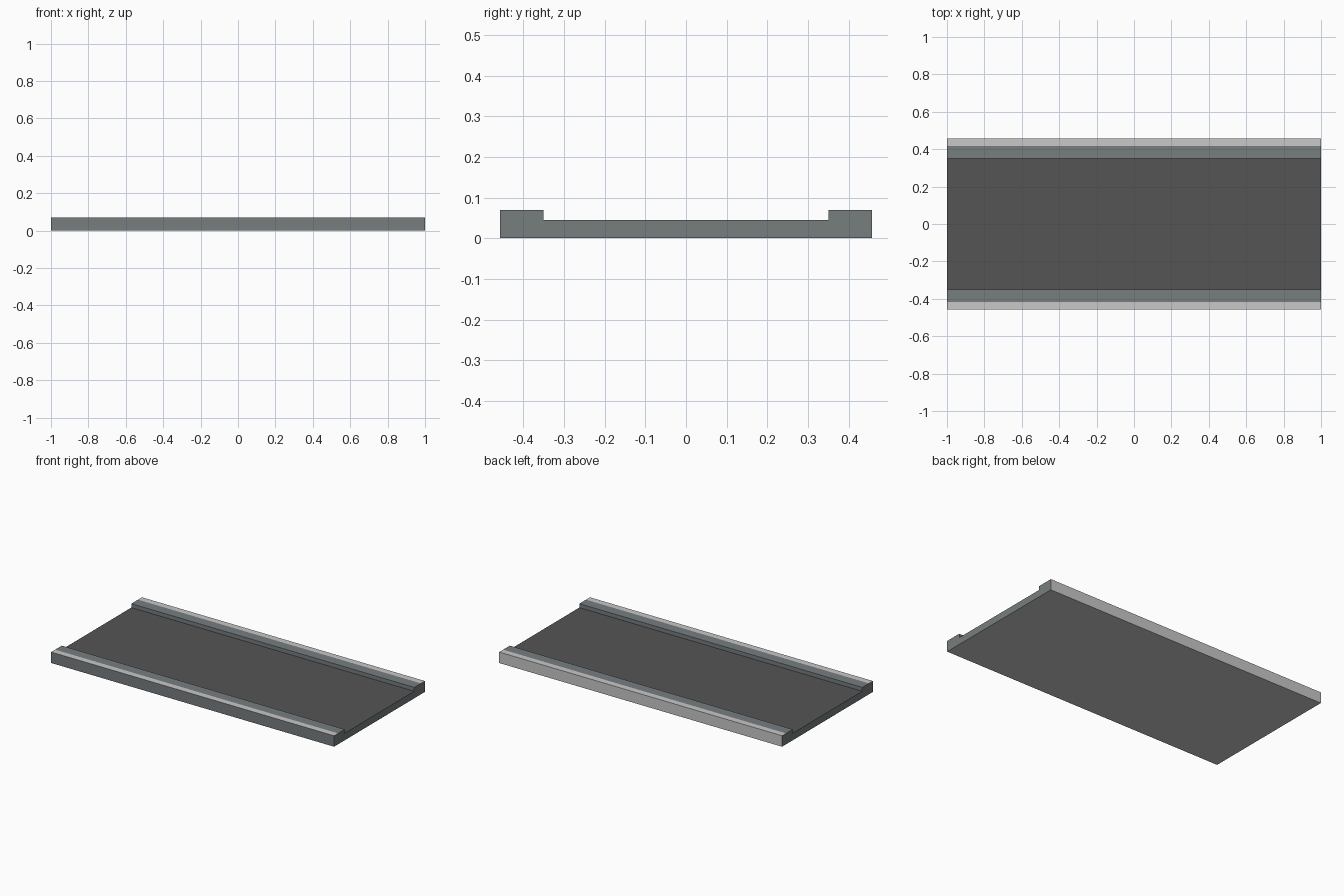
import bpy, bmesh

if "Cube" in bpy.data.objects:
    bpy.data.objects.remove(bpy.data.objects["Cube"])

HALF_LENGTH = 1.0
HALF_WIDTH = 0.458
STRIP_Y = 0.418
ROAD_Y = 0.351
ROAD_Z = 0.045
KERB_Z = 0.07


def material(name, rgb):
    m = bpy.data.materials.new(name)
    m.diffuse_color = (*rgb, 1.0)
    m.use_nodes = True
    m.node_tree.nodes["Principled BSDF"].inputs["Base Color"].default_value = m.diffuse_color
    return m


materials = [
    material("blue_grey_kerb", (0.184, 0.205, 0.212)),
    material("dark_asphalt", (0.091, 0.091, 0.091)),
    material("light_grey_concrete", (0.578, 0.578, 0.578)),
]
KERB, ASPHALT, CONCRETE = range(3)

# Cross-section: half profile mirrored to the other side
half = [(HALF_WIDTH, 0), (HALF_WIDTH, KERB_Z), (STRIP_Y, KERB_Z),
        (ROAD_Y, KERB_Z), (ROAD_Y, ROAD_Z)]
profile = half + [(-y, z) for y, z in reversed(half)]

# Extrude the cross-section along the road
bm = bmesh.new()
start = bm.faces.new([bm.verts.new((-HALF_LENGTH, y, z)) for y, z in profile])
ext = bmesh.ops.extrude_face_region(bm, geom=[start], use_keep_orig=True)
moved = [g for g in ext["geom"] if isinstance(g, bmesh.types.BMVert)]
bmesh.ops.translate(bm, verts=moved, vec=(2 * HALF_LENGTH, 0, 0))
bmesh.ops.recalc_face_normals(bm, faces=bm.faces)

# Colour by direction and position
for f in bm.faces:
    n, c = f.normal, f.calc_center_median()
    f.material_index = KERB
    if n.z > 0.5 and c.z < KERB_Z - 0.01:
        f.material_index = ASPHALT          # road surface
    elif n.z > 0.5 and abs(c.y) > STRIP_Y:
        f.material_index = CONCRETE         # outer pavement strips
    elif n.z < -0.5 or (n.y > 0.5 and c.y > STRIP_Y):
        f.material_index = CONCRETE         # underside and back edge

mesh = bpy.data.meshes.new("road_section")
bm.to_mesh(mesh)
bm.free()
for m in materials:
    mesh.materials.append(m)
road = bpy.data.objects.new("road_section", mesh)
bpy.context.collection.objects.link(road)
